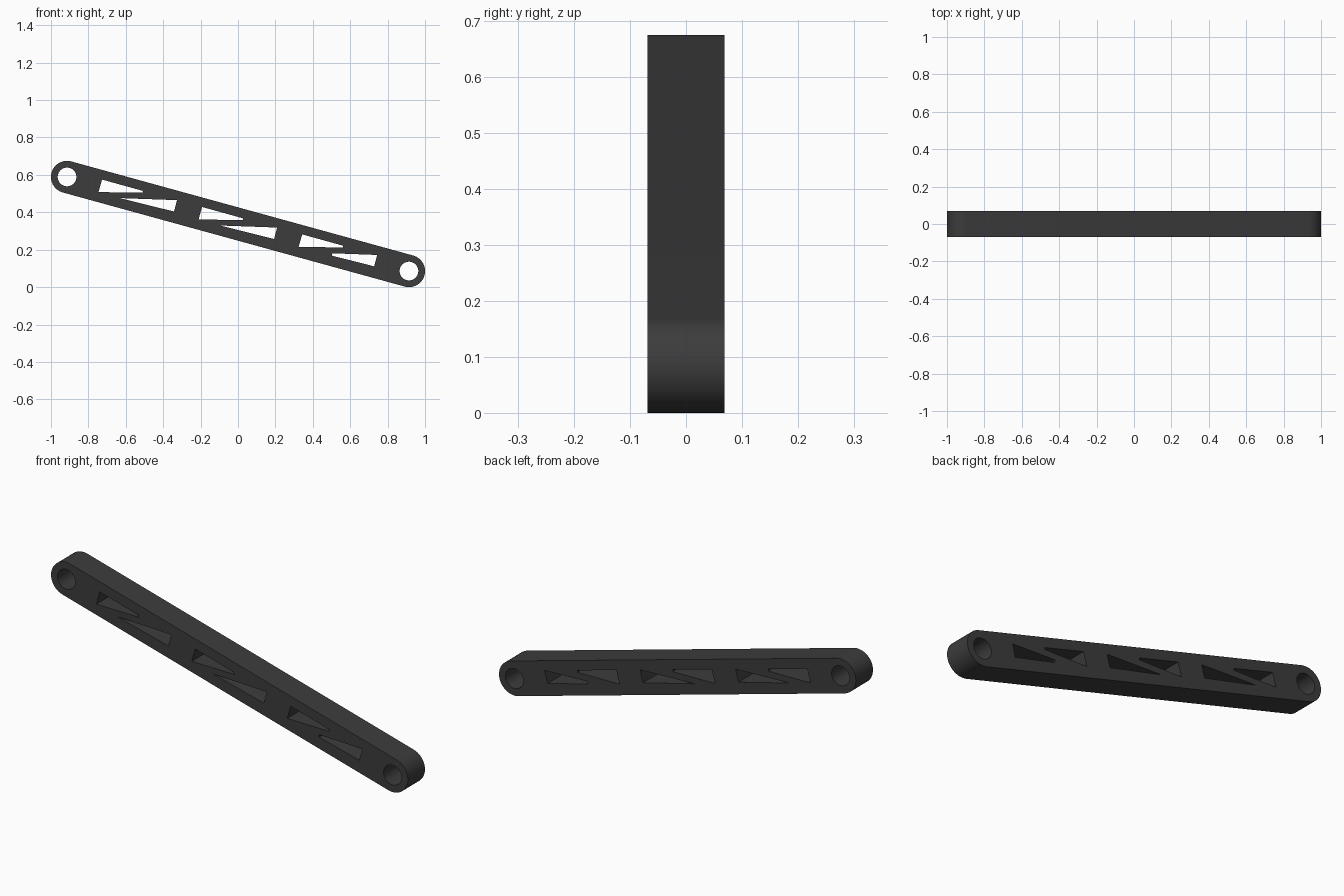
import bpy
import bmesh
from math import sin, cos, pi, atan2, radians

cube = bpy.data.objects.get("Cube")
if cube:
    bpy.data.objects.remove(cube, do_unlink=True)

# Dark plastic
plastic = bpy.data.materials.new("dark_grey_plastic")
plastic.use_nodes = True
colour = (0.045, 0.045, 0.045, 1)
plastic.diffuse_color = colour
plastic.node_tree.nodes["Principled BSDF"].inputs["Base Color"].default_value = colour

END_R, HOLE_R, HALF_DEPTH = 0.086, 0.05, 0.0685
PIVOTS = [(-0.914, 0.589), (0.914, 0.086)]
BAY_STEP = (0.535, -0.1465)


def arc(centre, radius, start, sweep, steps):
    return [(centre[0] + radius * cos(start + sweep * i / steps),
             centre[1] + radius * sin(start + sweep * i / steps))
            for i in range(steps + 1)]


# Rounded bar outline
tilt = atan2(PIVOTS[1][1] - PIVOTS[0][1], PIVOTS[1][0] - PIVOTS[0][0])
loops = [arc(PIVOTS[0], END_R, tilt + pi / 2, pi, 32)
         + arc(PIVOTS[1], END_R, tilt - pi / 2, pi, 32)]

# Pivot holes
for pivot in PIVOTS:
    loops.append(arc(pivot, HOLE_R, 0, 2 * pi, 48)[:-1])

# Two wedge windows per bay, separated by a thin diagonal brace
upper = [(-0.727, 0.575), (-0.510, 0.515), (-0.508, 0.505), (-0.746, 0.508)]
lower = [(-0.631, 0.476), (-0.326, 0.465), (-0.342, 0.404)]
lower_short = [(-0.567, 0.474), (-0.326, 0.465), (-0.342, 0.404), (-0.567, 0.461)]
for bay in range(3):
    for window in (upper, lower_short if bay == 2 else lower):
        loops.append([(x + bay * BAY_STEP[0], z + bay * BAY_STEP[1]) for x, z in window])

# Fill the profile and give it depth
profile = bpy.data.curves.new("link_arm_profile", "CURVE")
profile.dimensions = "2D"
profile.fill_mode = "BOTH"
profile.extrude = HALF_DEPTH
for loop in loops:
    spline = profile.splines.new("POLY")
    spline.points.add(len(loop) - 1)
    for point, (x, z) in zip(spline.points, loop):
        point.co = (x, z, 0, 1)
    spline.use_cyclic_u = True
arm = bpy.data.objects.new("link_arm", profile)
bpy.context.collection.objects.link(arm)
arm.rotation_euler.x = radians(90)

# Turn into a clean mesh with smooth ends and sharp edges
bpy.ops.object.select_all(action="DESELECT")
arm.select_set(True)
bpy.context.view_layer.objects.active = arm
bpy.ops.object.convert(target="MESH")
bpy.ops.object.transform_apply(location=False, rotation=True, scale=False)
bm = bmesh.new()
bm.from_mesh(arm.data)
bmesh.ops.remove_doubles(bm, verts=bm.verts, dist=0.0001)
bmesh.ops.recalc_face_normals(bm, faces=bm.faces)
bm.to_mesh(arm.data)
bm.free()
arm.data.materials.clear()
arm.data.materials.append(plastic)
bpy.ops.object.shade_smooth_by_angle(angle=radians(30))
